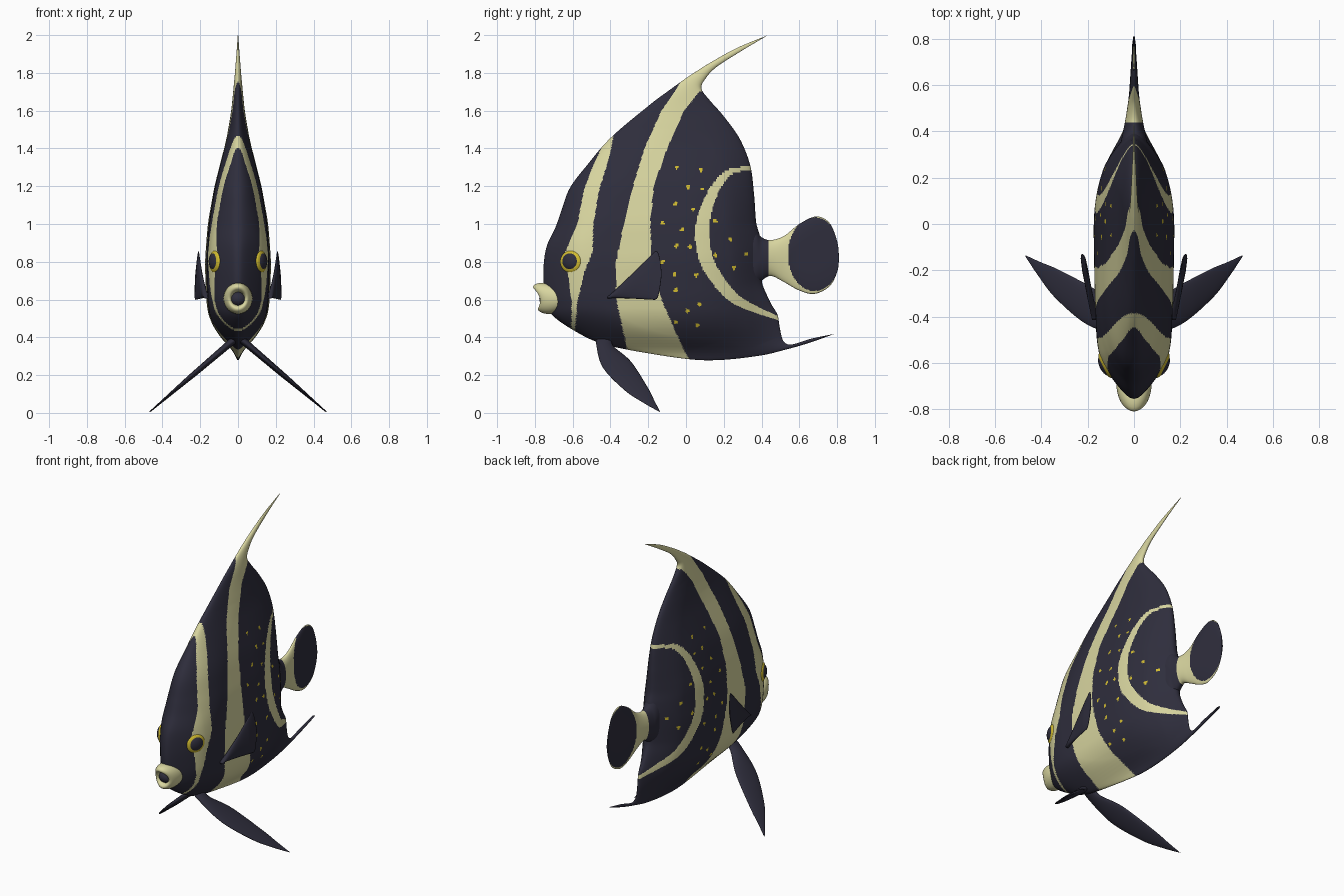
import bpy, bmesh, math

if "Cube" in bpy.data.objects:
    bpy.data.objects.remove(bpy.data.objects["Cube"])


def material(name, rgb):
    m = bpy.data.materials.new(name)
    m.diffuse_color = (*rgb, 1)
    m.use_nodes = True
    m.node_tree.nodes["Principled BSDF"].inputs["Base Color"].default_value = m.diffuse_color
    return m


MATS = [material("dark_navy", (0.028, 0.027, 0.046)),
        material("pale_cream", (0.69, 0.67, 0.35)),
        material("gold", (0.64, 0.50, 0.03))]
DARK, CREAM, GOLD = 0, 1, 2


def lerp(table, v):
    """Linear lookup in a table of (position, value)."""
    if v <= table[0][0]:
        return table[0][1]
    for (a, p), (b, q) in zip(table, table[1:]):
        if v <= b:
            return p + (q - p) * (v - a) / (b - a)
    return table[-1][1]


def soft(table, v, r=0.045):
    return sum(lerp(table, v + r * k / 3) for k in range(-3, 4)) / 7


def spline(points, steps):
    """Catmull-Rom curve through tuples of any size."""
    pts = [points[0]] + list(points) + [points[-1]]
    out = []
    for a, b, c, d in zip(pts, pts[1:], pts[2:], pts[3:]):
        for k in range(steps):
            t = k / steps
            out.append(tuple(0.5 * (2*q + (r-p)*t + (2*p-5*q+4*r-s)*t*t + (3*q-p-3*r+s)*t**3)
                             for p, q, r, s in zip(a, b, c, d)))
    return out + [tuple(points[-1])]


def resample(rows, n):
    """Even out the spacing of (y1, z1, y2, z2) rows."""
    cum = [0]
    for a, b in zip(rows, rows[1:]):
        cum.append(cum[-1] + max(math.dist(a[:2], b[:2]), math.dist(a[2:], b[2:])))
    tables = [[(c, r[k]) for c, r in zip(cum, rows)] for k in range(4)]
    return [tuple(lerp(t, cum[-1] * i / (n - 1)) for t in tables) for i in range(n)]


def ladder(name, pairs, n, m, width, paint, place=lambda y, z: 0, radii=(0.3, 0.17)):
    """Solid between two side-view edge curves, swollen sideways by width(y, z)."""
    bm = bmesh.new()
    rings = []
    for y1, z1, y2, z2 in resample(spline(pairs, 12), n):
        length = math.hypot(y2 - y1, z2 - z1)
        front, back = [], []
        for j in range(m + 1):
            u = j / m
            t = 0.5 * u + 0.25 * (1 - math.cos(math.pi * u))
            y, z = y1 + (y2 - y1) * t, z1 + (z2 - z1) * t
            edge = 1
            for d, r in ((t, radii[0]), (1 - t, radii[1])):
                q = min(1, d * length / max(1e-6, min(r, length * 0.5)))
                edge *= math.sqrt(max(0, 1 - (1 - q) ** 2))
            w, x = width(y, z) * edge, place(y, z)
            front.append(bm.verts.new((x + w, y, z)))
            if 0 < j < m:
                back.append(bm.verts.new((x - w, y, z)))
        rings.append(front + back[::-1])
    for a, b in zip(rings, rings[1:]):
        for i in range(len(a)):
            k = (i + 1) % len(a)
            bm.faces.new((a[i], a[k], b[k], b[i]))
    bm.faces.new(rings[0])
    bm.faces.new(rings[-1])
    bmesh.ops.remove_doubles(bm, verts=bm.verts, dist=1e-5)
    bmesh.ops.recalc_face_normals(bm, faces=bm.faces)
    for f in bm.faces:
        c = f.calc_center_median()
        f.material_index = paint(c.y, c.z)
        f.smooth = True
    me = bpy.data.meshes.new(name)
    bm.to_mesh(me)
    bm.free()
    for mt in MATS:
        me.materials.append(mt)
    ob = bpy.data.objects.new(name, me)
    bpy.context.collection.objects.link(ob)
    return ob


def ellipsoid(name, loc, size, mat, rot=(0, 0, 0)):
    bpy.ops.mesh.primitive_uv_sphere_add(segments=40, ring_count=24, location=loc, rotation=rot)
    ob = bpy.context.object
    ob.name = name
    ob.scale = size
    ob.data.materials.append(MATS[mat])
    bpy.ops.object.shade_smooth()


# Body: half widths seen from the front (by z) and from the top (by y)
WZ = [(.27, .008), (.30, .018), (.35, .048), (.4, .095), (.5, .152), (.6, .167), (.8, .173), (1, .158),
      (1.2, .123), (1.45, .06), (1.6, .035), (1.8, .016), (2, .006)]
WY = [(-.82, .05), (-.76, .09), (-.7, .12), (-.6, .158), (-.5, .16), (-.3, .168), (0, .173),
      (.1, .166), (.2, .145), (.3, .108), (.4, .062), (.5, .03), (.8, .012)]


def body_width(y, z):
    return soft(WZ, z) * soft(WY, y) / 0.17


# Edge pairs, from the lower fin tip round to the upper fin tip: front edge, rear edge
BODY = [(.788, .419, .788, .419), (.65, .370, .66, .392), (.52, .333, .56, .362),
        (.39, .303, .52, .375), (.18, .28, .505, .41), (0, .286, .495, .46),
        (-.30, .333, .484, .52), (-.47, .375, .455, .57), (-.60, .44, .43, .62),
        (-.70, .51, .405, .68), (-.735, .57, .40, .73), (-.75, .64, .40, .80),
        (-.755, .76, .40, .88), (-.738, .88, .39, .94), (-.69, .985, .373, 1.0),
        (-.66, 1.07, .367, 1.06), (-.615, 1.19, .36, 1.16), (-.525, 1.31, .34, 1.31),
        (-.395, 1.46, .285, 1.45), (-.193, 1.63, .20, 1.57), (-.10, 1.70, .13, 1.65),
        (0, 1.772, .082, 1.715), (.05, 1.805, .10, 1.765), (.13, 1.855, .16, 1.83),
        (.27, 1.932, .295, 1.917), (.435, 2, .435, 2)]

# Stripes: (z, y of front edge, y of rear edge)
EYE_BAND = [(.42, -.607, -.59), (.6, -.605, -.573), (.75, -.627, -.537), (.85, -.64, -.495),
            (1, -.575, -.49), (1.18, -.54, -.46), (1.29, -.50, -.425), (1.4, -.45, -.395),
            (1.47, -.41, -.385)]
MID_BAND = [(.28, -.29, .02), (.33, -.31, -.01), (.6, -.37, -.13), (.8, -.37, -.18), (1, -.33, -.19),
            (1.2, -.28, -.17), (1.4, -.22, -.10), (1.6, -.13, -.01), (1.7, -.06, .07),
            (1.75, -.03, .3), (1.77, -.03, .6), (2.01, -.03, .6)]
ARC = spline([(.37, 1.29, .010), (.27, 1.287, .012), (.20, 1.25, .02), (.13, 1.14, .028),
              (.085, .97, .036), (.115, .79, .037), (.225, .635, .030), (.33, .565, .021),
              (.50, .497, .009)], 4)
SPOTS = [(-.05, 1.30), (.08, 1.285), (.013, 1.195), (.087, 1.185), (-.055, 1.105), (.035, 1.08),
         (.155, 1.015), (-.125, 1.005), (-.02, .97), (.02, .88), (.155, .835), (-.05, .885),
         (.235, .92), (.32, .84), (.255, .77), (-.125, .80), (-.06, .73), (.055, .73),
         (-.055, .65), (.07, .575), (.008, .54), (-.055, .48), (.06, .465)]


def in_band(band, y, z):
    if not band[0][0] <= z <= band[-1][0]:
        return False
    return lerp([b[:2] for b in band], z) < y < lerp([(b[0], b[2]) for b in band], z)


def in_arc(y, z):
    for (a, b, r), (c, d, s) in zip(ARC, ARC[1:]):
        t = ((y - a) * (c - a) + (z - b) * (d - b)) / ((c - a) ** 2 + (d - b) ** 2)
        t = max(0, min(1, t))
        if math.hypot(y - a - (c - a) * t, z - b - (d - b) * t) < r + (s - r) * t:
            return True
    return False


def paint_body(y, z):
    if in_band(EYE_BAND, y, z) or in_band(MID_BAND, y, z):
        return CREAM
    if y < -.705 and .53 < z < .66:  # behind the lips
        return CREAM
    if y > 0.03 and 0.45 < z < 1.32 and in_arc(y, z):
        return CREAM
    if any(math.hypot(y - a, z - b) < 0.0105 for a, b in SPOTS):
        return GOLD
    return DARK


ladder("body", BODY, 290, 180, body_width, paint_body)

# Tail: cream stalk and rim with a dark oval
TAIL = [(.28, .98, .28, .66), (.36, .975, .36, .67), (.40, .93, .40, .70), (.45, .915, .45, .725),
        (.52, .937, .52, .692), (.60, 1.0, .60, .648), (.69, 1.04, .68, .63), (.76, 1.005, .76, .67),
        (.80, .91, .80, .745), (.81, .83, .81, .81)]
TAIL_W = [(.28, .07), (.36, .056), (.45, .037), (.55, .022), (.7, .012), (.81, .004)]


def paint_tail(y, z):
    if y < 0.44 or math.hypot((y - .68) / .14, (z - .84) / .195) < 1:
        return DARK
    return CREAM


ladder("tail", TAIL, 90, 60, lambda y, z: soft(TAIL_W, y, .03), paint_tail, radii=(.12, .12))

# Paired fins and eyes
PECTORAL = [(-.415, .615, -.415, .605), (-.37, .655, -.37, .608), (-.27, .75, -.28, .605),
            (-.19, .83, -.19, .60), (-.155, .858, -.155, .603), (-.137, .81, -.14, .65),
            (-.13, .75, -.13, .72)]
PELVIC = [(-.47, .40, -.39, .40), (-.475, .36, -.385, .355), (-.44, .24, -.29, .27),
          (-.325, .12, -.20, .13), (-.22, .05, -.165, .06), (-.135, .003, -.135, .003)]
for s, side in ((1, "right"), (-1, "left")):
    ladder("side_fin_" + side, PECTORAL, 40, 24,
           lambda y, z: lerp([(-.4, .014), (-.2, .012), (-.13, .003)], y), lambda y, z: DARK,
           lambda y, z: s * (.168 + .066 * (y + .41) / .28 - .02 * (z - .6) * (y + .41) / .07),
           (.12, .12))
    ladder("belly_fin_" + side, PELVIC, 50, 24,
           lambda y, z: lerp([(0, .004), (.2, .022), (.4, .03)], z), lambda y, z: DARK,
           lambda y, z: s * (.04 + .43 * (.37 - z) / .367), (.08, .08))
    turn = (0, 0, -s * math.radians(26))
    ellipsoid("eye_ring_" + side, (s * .122, -.61, .80), (.020, .060, .059), GOLD, turn)
    ellipsoid("eye_pupil_" + side, (s * .126, -.612, .802), (.023, .047, .046), DARK, turn)

# Mouth: one ring of lips swept back at the corners, with a dark opening
bpy.ops.mesh.primitive_torus_add(major_radius=1, minor_radius=0.42, major_segments=48, minor_segments=20)
lips = bpy.context.object
lips.name = "lips"
for v in lips.data.vertices:
    x, depth, z = v.co.x * .054, v.co.z * .13, v.co.y * .058
    v.co = (x, -.742 + depth + .045 * (x / .07) ** 2 - .22 * z, .606 + z)
lips.data.flip_normals()
lips.data.materials.append(MATS[CREAM])
bpy.ops.object.shade_smooth()
ellipsoid("mouth_opening", (0, -.735, .603), (.046, .042, .040), DARK)
